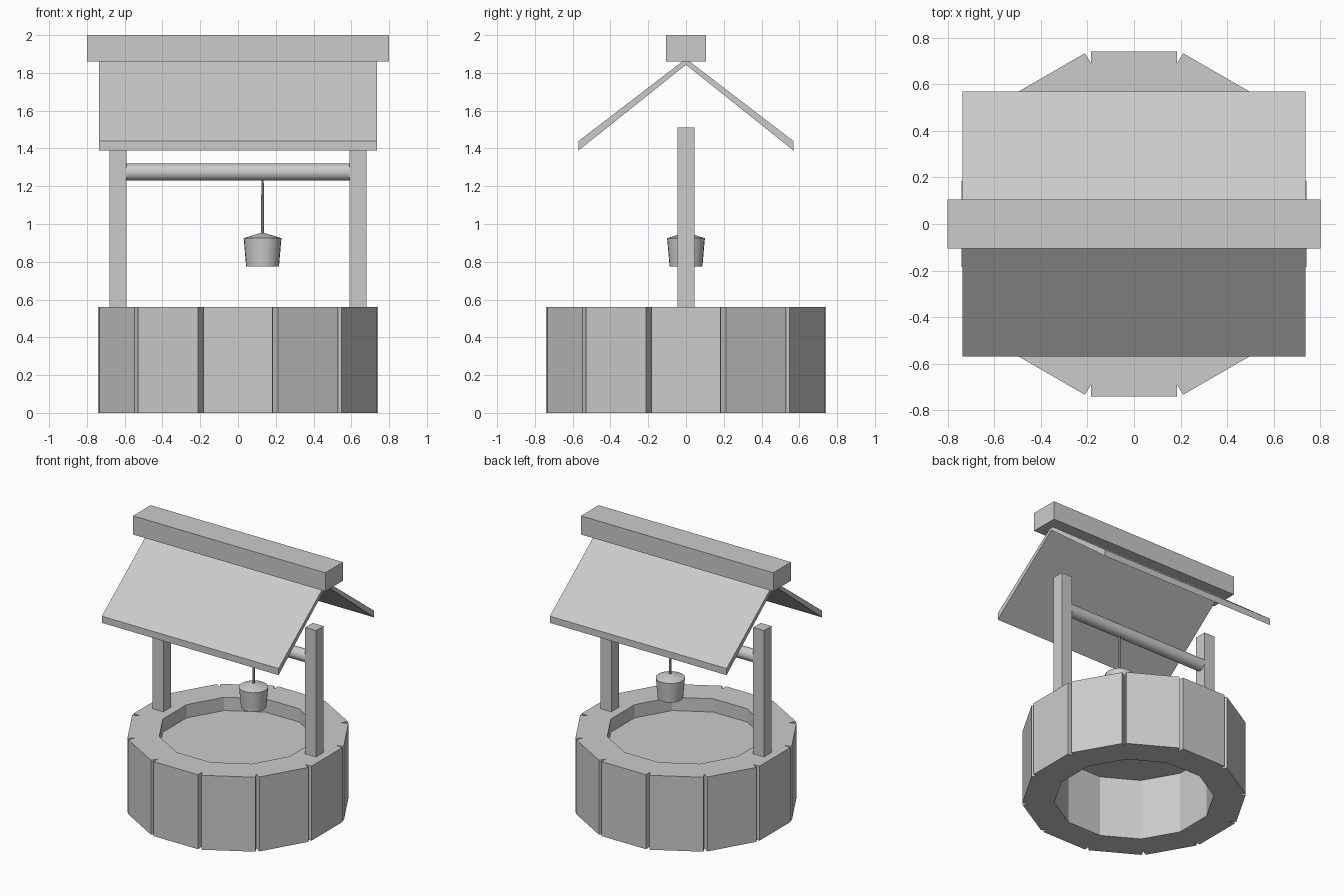
import bpy, bmesh
from math import radians, cos, sin, pi
from mathutils import Vector

if "Cube" in bpy.data.objects:
    bpy.data.objects.remove(bpy.data.objects["Cube"])


def make_object(name, bm, smooth=False):
    bmesh.ops.recalc_face_normals(bm, faces=bm.faces)
    mesh = bpy.data.meshes.new(name)
    bm.to_mesh(mesh)
    bm.free()
    ob = bpy.data.objects.new(name, mesh)
    bpy.context.collection.objects.link(ob)
    if smooth:
        bpy.ops.object.select_all(action='DESELECT')
        ob.select_set(True)
        bpy.context.view_layer.objects.active = ob
        bpy.ops.object.shade_smooth_by_angle(angle=radians(35))
    return ob


def box(name, x0, x1, y0, y1, z0, z1):
    bm = bmesh.new()
    bmesh.ops.create_cube(bm, size=1)
    for v in bm.verts:
        v.co = ((x0 + x1) / 2 + v.co.x * (x1 - x0),
                (y0 + y1) / 2 + v.co.y * (y1 - y0),
                (z0 + z1) / 2 + v.co.z * (z1 - z0))
    return make_object(name, bm)


def lathe(name, profile, centre, sides=24, axis='Z'):
    """Revolve (radius, height) points; closed at both ends."""
    bm = bmesh.new()
    rings = []
    for r, h in profile:
        ring = []
        for i in range(sides):
            a = 2 * pi * i / sides
            p = (r * cos(a), r * sin(a), h)
            if axis == 'X':
                p = (h, r * cos(a), r * sin(a))
            ring.append(bm.verts.new(Vector(p) + Vector(centre)))
        rings.append(ring)
    for lo, hi in zip(rings, rings[1:]):
        for i in range(sides):
            j = (i + 1) % sides
            bm.faces.new((lo[i], lo[j], hi[j], hi[i]))
    bm.faces.new(rings[0])
    bm.faces.new(rings[-1])
    return make_object(name, bm, smooth=True)


# Stone wall: twelve-sided ring with a V groove at every outer corner
SIDES, R_OUT, R_GROOVE, R_IN, HEIGHT = 12, 0.766, 0.715, 0.545, 0.56
corner = [Vector((cos(a), sin(a), 0)) for a in
          (radians(15 + 30 * i) for i in range(SIDES))]
bm = bmesh.new()
levels = []
for z in (0, HEIGHT):
    up = Vector((0, 0, z))
    segs = []
    for i, c in enumerate(corner):
        before = c.lerp(corner[i - 1], 0.037) * R_OUT
        after = c.lerp(corner[(i + 1) % SIDES], 0.037) * R_OUT
        segs.append([bm.verts.new(p + up) for p in
                     (before, c * R_GROOVE, after, c * R_IN)])
    levels.append(segs)
for i in range(SIDES):
    j = (i + 1) % SIDES
    for segs in levels:
        a, b = segs[i], segs[j]
        bm.faces.new((a[3], a[1], a[2], b[0], b[1], b[3]))
    (a, b), (c, d) = [(s[i], s[j]) for s in levels]
    for lo, hi in (((a[0], a[1]), (c[0], c[1])), ((a[1], a[2]), (c[1], c[2])),
                   ((a[2], b[0]), (c[2], d[0])), ((a[3], b[3]), (c[3], d[3]))):
        bm.faces.new((lo[0], lo[1], hi[1], hi[0]))
make_object("stone_wall", bm)

# Water surface inside the wall
bm = bmesh.new()
bm.faces.new([bm.verts.new(c * R_IN + Vector((0, 0, 0.46))) for c in corner])
make_object("water", bm)

# Two posts
for side, x in (("left", -0.635), ("right", 0.635)):
    box(side + "_post", x - 0.045, x + 0.045, -0.045, 0.045, HEIGHT, 1.51)

# Roller, rope and bucket
lathe("roller", [(0.045, -0.59), (0.045, 0.59)], (0, 0, 1.274), 24, 'X')
lathe("rope", [(0.009, 0.94), (0.006, 1.25)], (0.13, 0, 0), 8)
lathe("bucket", [(0.087, 0.775), (0.1, 0.925), (0.008, 0.953)], (0.13, 0, 0))

# Gable roof: two sloping slabs with plumb-cut eaves
for side, s in (("front", -1), ("back", 1)):
    profile = [(0, 1.875), (0.568, 1.44), (0.568, 1.39), (0, 1.843)]
    bm = bmesh.new()
    face = bm.faces.new([bm.verts.new((-0.735, s * y, z)) for y, z in profile])
    new = bmesh.ops.extrude_face_region(bm, geom=[face])["geom"]
    bmesh.ops.translate(bm, vec=(1.47, 0, 0), verts=[
        g for g in new if isinstance(g, bmesh.types.BMVert)])
    make_object(side + "_roof_slab", bm)

# Ridge beam
box("ridge_beam", -0.8, 0.8, -0.105, 0.105, 1.86, 2.0)

# Put the stock starting face of each slab back if extrusion removed it
for ob in bpy.data.objects:
    if ob.name.endswith("roof_slab"):
        bm = bmesh.new()
        bm.from_mesh(ob.data)
        bmesh.ops.holes_fill(bm, edges=bm.edges, sides=4)
        bmesh.ops.recalc_face_normals(bm, faces=bm.faces)
        bm.to_mesh(ob.data)
        bm.free()
